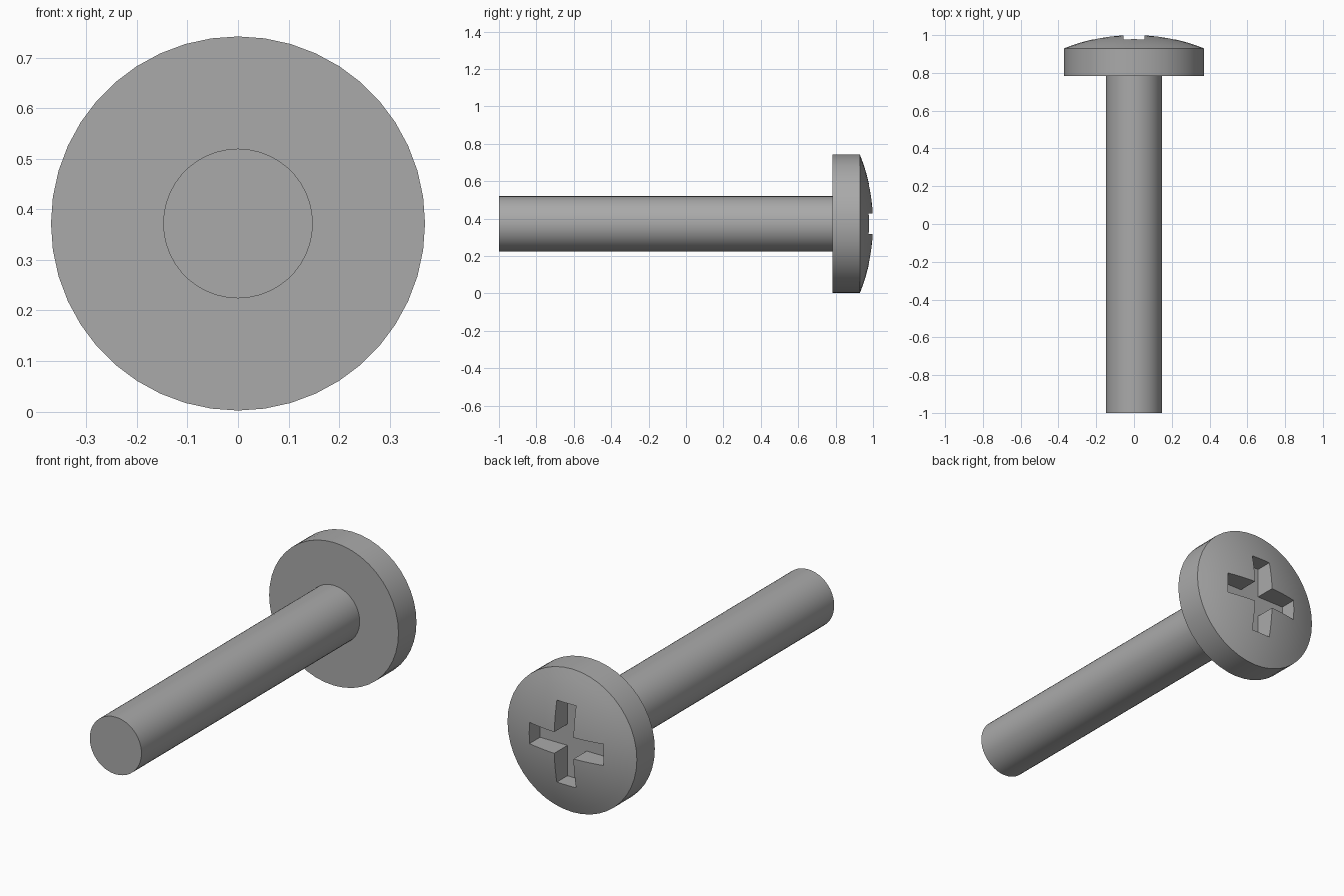
import bpy, bmesh, math
from mathutils import Matrix, Vector

if "Cube" in bpy.data.objects:
    bpy.data.objects.remove(bpy.data.objects["Cube"])

SEG = 44
HEAD_R, SHAFT_R = 0.37, 0.148
RIM_Y, TOP_Y, UNDER_Y = 0.93, 1.0015, 0.783
CENTRE_Z = 0.372

steel = bpy.data.materials.new("steel grey")
steel.diffuse_color = (0.4, 0.4, 0.4, 1)
steel.use_nodes = True
steel.node_tree.nodes["Principled BSDF"].inputs["Base Color"].default_value = steel.diffuse_color


def make_object(name, bm):
    bmesh.ops.recalc_face_normals(bm, faces=bm.faces)
    mesh = bpy.data.meshes.new(name)
    bm.to_mesh(mesh)
    bm.free()
    mesh.materials.append(steel)
    ob = bpy.data.objects.new(name, mesh)
    bpy.context.collection.objects.link(ob)
    return ob


# Screw body: profile of (radius, y) spun round the y axis
sag = TOP_Y - RIM_Y
dome_r = (HEAD_R ** 2 + sag ** 2) / (2 * sag)
half = math.asin(HEAD_R / dome_r)
profile = [(0, -1), (SHAFT_R, -1), (SHAFT_R, UNDER_Y), (HEAD_R, UNDER_Y)]
for i in range(9):
    a = half * (1 - i / 8)
    profile.append((dome_r * math.sin(a), TOP_Y - dome_r * (1 - math.cos(a))))

bm = bmesh.new()
verts = [bm.verts.new((0, y, r)) for r, y in profile]
edges = [bm.edges.new(p) for p in zip(verts, verts[1:])]
bmesh.ops.spin(bm, geom=verts + edges, cent=(0, 0, 0), axis=(0, 1, 0),
               angle=2 * math.pi, steps=SEG)
bmesh.ops.remove_doubles(bm, verts=bm.verts, dist=1e-4)
# merge the end cap into one flat face
bmesh.ops.dissolve_faces(bm, faces=[f for f in bm.faces if f.calc_center_median().y < -0.999])
bmesh.ops.translate(bm, verts=bm.verts, vec=(0, 0, CENTRE_Z))
screw = make_object("screw", bm)

# Cross recess cutter: a plus-shaped prism
W, L, FLOOR_Y = 0.055, 0.212, 0.89
bm = bmesh.new()
outline = []
for k in range(4):
    turn = Matrix.Rotation(k * math.pi / 2, 3, 'Y')
    for p in ((L, -W), (L, W), (W, W)):
        q = turn @ Vector((p[0], 0, -p[1]))
        outline.append(bm.verts.new((q.x, FLOOR_Y, q.z + CENTRE_Z)))
face = bm.faces.new(outline)
ext = bmesh.ops.extrude_face_region(bm, geom=[face])
bmesh.ops.translate(bm, vec=(0, 0.2, 0),
                    verts=[v for v in ext["geom"] if isinstance(v, bmesh.types.BMVert)])
cutter = make_object("recess_cutter", bm)
cutter.hide_render = True

# Cut the recess, then drop the cutter
mod = screw.modifiers.new("recess", 'BOOLEAN')
mod.operation = 'DIFFERENCE'
mod.solver = 'EXACT'
mod.object = cutter
bpy.context.view_layer.objects.active = screw
screw.select_set(True)
cutter.select_set(False)
bpy.ops.object.modifier_apply(modifier=mod.name)
bpy.data.objects.remove(cutter)

bpy.ops.object.shade_smooth_by_angle(angle=math.radians(30))
